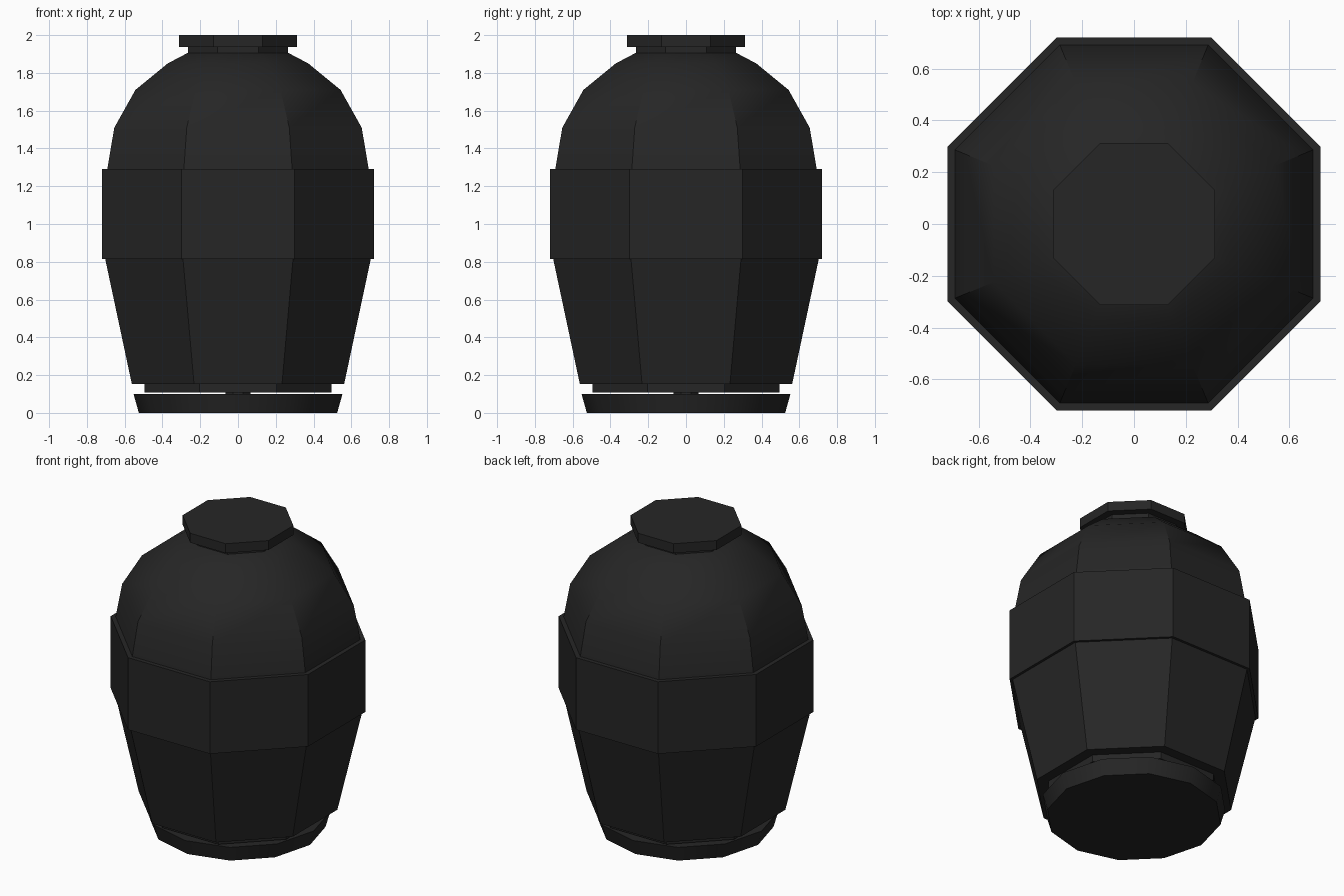
import bpy
import math

cube = bpy.data.objects.get("Cube")
if cube:
    bpy.data.objects.remove(cube, do_unlink=True)

charcoal = bpy.data.materials.new("charcoal_black")
charcoal.use_nodes = True
colour = (0.019, 0.019, 0.019, 1)
charcoal.diffuse_color = colour
charcoal.node_tree.nodes["Principled BSDF"].inputs["Base Color"].default_value = colour


def lathe(name, profile, sides=8, flat_front=True):
    """Faceted solid from (radius, height) pairs; radius is measured to the flats if flat_front."""
    turn = math.pi / sides if flat_front else 0
    scale = 1 / math.cos(math.pi / sides) if flat_front else 1
    verts, faces = [], []
    for radius, z in profile:
        for i in range(sides):
            a = turn + math.tau * i / sides
            verts.append((radius * scale * math.cos(a), radius * scale * math.sin(a), z))
    for ring in range(len(profile) - 1):
        for i in range(sides):
            a, b = ring * sides + i, ring * sides + (i + 1) % sides
            faces.append((a, b, b + sides, a + sides))
    last = (len(profile) - 1) * sides
    faces.append(tuple(reversed(range(sides))))
    faces.append(tuple(range(last, last + sides)))
    mesh = bpy.data.meshes.new(name)
    mesh.from_pydata(verts, [], faces)
    mesh.materials.append(charcoal)
    obj = bpy.data.objects.new(name, mesh)
    bpy.context.collection.objects.link(obj)
    bpy.ops.object.select_all(action='DESELECT')
    obj.select_set(True)
    bpy.context.view_layer.objects.active = obj
    bpy.ops.object.shade_smooth_by_angle(angle=math.radians(30.5))
    return obj


# Flared twelve-sided foot, with a pin joining it to the plinth
lathe("foot", [(0.525, 0), (0.553, 0.1)], sides=12, flat_front=False)
lathe("foot_pin", [(0.065, 0.09), (0.065, 0.12)])
lathe("plinth", [(0.495, 0.107), (0.495, 0.16)])

# Tapered lower body, wide middle band and domed shoulder
lathe("lower_body", [(0.562, 0.153), (0.703, 0.815)])
lathe("middle_band", [(0.72, 0.815), (0.72, 1.29)])
lathe("shoulder", [(0.692, 1.29), (0.655, 1.51), (0.543, 1.71), (0.372, 1.85), (0.262, 1.908)])

# Neck and flat cap
lathe("neck", [(0.265, 1.9), (0.265, 1.94)])
lathe("cap", [(0.313, 1.938), (0.313, 2.0)])
